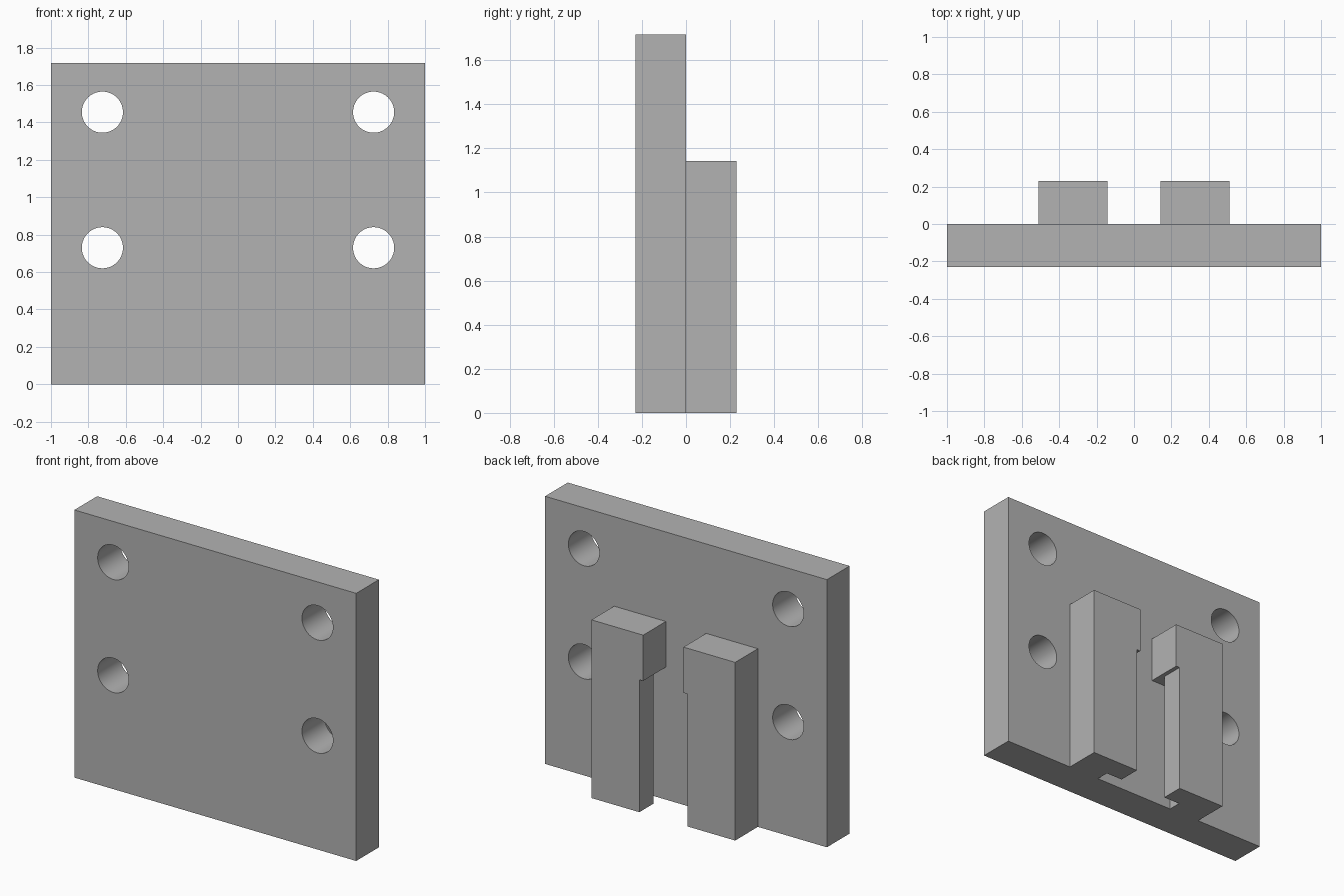
import bpy
import bmesh

cube = bpy.data.objects.get("Cube")
if cube:
    bpy.data.objects.remove(cube, do_unlink=True)

grey = bpy.data.materials.new("plain_grey")
grey.use_nodes = True
colour = (0.45, 0.45, 0.45, 1)
grey.diffuse_color = colour
grey.node_tree.nodes["Principled BSDF"].inputs["Base Color"].default_value = colour


def prism(name, outline, z0, z1):
    """Extrude an outline in x and y from z0 up to z1."""
    bm = bmesh.new()
    base = bm.faces.new([bm.verts.new((x, y, z0)) for x, y in outline])
    top = bmesh.ops.extrude_face_region(bm, geom=[base])["geom"]
    bmesh.ops.translate(bm, vec=(0, 0, z1 - z0),
                        verts=[v for v in top if isinstance(v, bmesh.types.BMVert)])
    bmesh.ops.recalc_face_normals(bm, faces=bm.faces)
    mesh = bpy.data.meshes.new(name)
    bm.to_mesh(mesh)
    bm.free()
    mesh.materials.append(grey)
    obj = bpy.data.objects.new(name, mesh)
    bpy.context.collection.objects.link(obj)
    return obj


def box(name, x0, x1, y0, y1, z0, z1):
    return prism(name, [(x0, y0), (x1, y0), (x1, y1), (x0, y1)], z0, z1)


def cut(target, cutter):
    """Subtract the cutter from the target and discard it."""
    cutter.hide_render = True
    mod = target.modifiers.new("cut", 'BOOLEAN')
    mod.operation = 'DIFFERENCE'
    mod.solver = 'EXACT'
    mod.object = cutter
    bpy.context.view_layer.objects.active = target
    bpy.ops.object.modifier_apply(modifier=mod.name)
    bpy.data.objects.remove(cutter, do_unlink=True)


# Upright plate with four round through holes
plate = box("mounting_plate", -1, 1, -0.23, 0, 0, 1.717)
for x in (-0.725, 0.725):
    for z in (0.73, 1.455):
        bpy.ops.mesh.primitive_cylinder_add(vertices=64, radius=0.11, depth=1,
                                            location=(x, -0.1, z),
                                            rotation=(1.5707963, 0, 0))
        drill = bpy.context.object
        drill.data.materials.append(grey)
        cut(plate, drill)
bpy.ops.object.select_all(action='DESELECT')
plate.select_set(True)
bpy.context.view_layer.objects.active = plate
bpy.ops.object.shade_smooth_by_angle()

# Pair of rails on the back, with a T-shaped slot open at the bottom
for side, name in ((1, "left_rail"), (-1, "right_rail")):
    xs = sorted((side * 0.143, side * 0.51))
    rail = box(name, xs[0], xs[1], 0, 0.23, 0, 1.143)
    slot = [(0, -0.1), (0.287, -0.1), (0.287, 0.085),
            (0.17, 0.085), (0.17, 0.4), (0, 0.4)]
    cut(rail, prism("slot_cutter", [(side * x, y) for x, y in slot], -0.2, 0.85))
